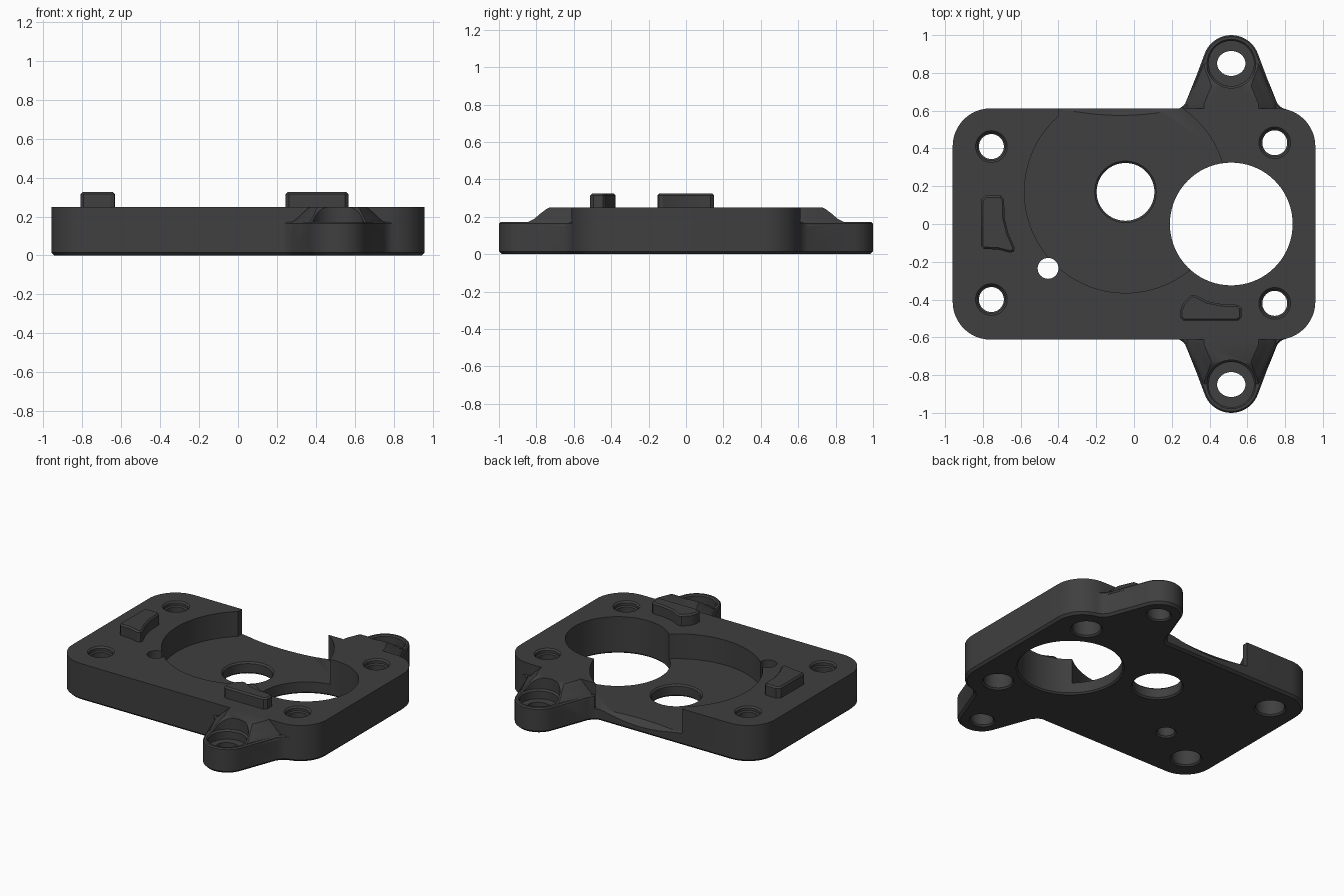
import bpy, bmesh, math
from mathutils import Vector

if "Cube" in bpy.data.objects:
    bpy.data.objects.remove(bpy.data.objects["Cube"])

mat = bpy.data.materials.new("dark grey")
mat.diffuse_color = (0.05, 0.05, 0.05, 1)
mat.use_nodes = True
mat.node_tree.nodes["Principled BSDF"].inputs["Base Color"].default_value = mat.diffuse_color


def loft(name, rings):
    """Closed solid through a list of equal-length rings, capped at both ends."""
    bm = bmesh.new()
    vs = [[bm.verts.new(p) for p in ring] for ring in rings]
    n = len(vs[0])
    for a, b in zip(vs, vs[1:]):
        for i in range(n):
            j = (i + 1) % n
            bm.faces.new((a[i], a[j], b[j], b[i]))
    bm.faces.new(vs[0][::-1])
    bm.faces.new(vs[-1])
    bmesh.ops.recalc_face_normals(bm, faces=bm.faces)
    me = bpy.data.meshes.new(name)
    bm.to_mesh(me)
    bm.free()
    me.materials.append(mat)
    ob = bpy.data.objects.new(name, me)
    bpy.context.collection.objects.link(ob)
    return ob


def arc(cx, cy, r, a0, a1, n):
    return [(cx + r * math.cos(math.radians(a0 + (a1 - a0) * i / n)),
             cy + r * math.sin(math.radians(a0 + (a1 - a0) * i / n))) for i in range(n + 1)]


def inset(pts, d):
    """Move a counter-clockwise outline inward by d."""
    out = []
    for i, p in enumerate(pts):
        p, a, b = Vector(p), Vector(pts[i - 1]), Vector(pts[(i + 1) % len(pts)])
        e, f = (p - a).normalized(), (b - p).normalized()
        n1, n2 = Vector((-e.y, e.x)), Vector((-f.y, f.x))
        out.append(p + (n1 + n2) * d / (1 + n1.dot(n2)))
    return out


def prism(name, pts, levels):
    """Extrude an outline through (inset, z) levels."""
    return loft(name, [[(x, y, z) for x, y in inset(pts, d)] for d, z in levels])


def lathe(name, x, y, profile, sy=1, n=48):
    """Turned cutter from (radius, z) steps."""
    return loft(name, [[(x + r * math.cos(2 * math.pi * i / n),
                         y + sy * r * math.sin(2 * math.pi * i / n), z) for i in range(n)]
                       for r, z in profile])


def combine(target, other, op):
    m = target.modifiers.new("bool", 'BOOLEAN')
    m.operation, m.object, m.solver = op, other, 'EXACT'
    bpy.context.view_layer.objects.active = target
    bpy.ops.object.modifier_apply(modifier=m.name)
    bpy.data.objects.remove(other)


def finish(ob):
    bpy.ops.object.select_all(action='DESELECT')
    ob.select_set(True)
    bpy.context.view_layer.objects.active = ob
    bpy.ops.object.shade_smooth_by_angle(angle=math.radians(30))


W, H, R, TX, TY = 0.96, 0.612, 0.2, 0.515, 0.85
corner = [arc(sx * (W - R), sy * (H - R), R, a, a + 90, 12)
          for sx, sy, a in ((1, 1, 0), (-1, 1, 90), (-1, -1, 180), (1, -1, 270))]

# Ear outline: flared root running into a round tip
root = [(0.275, H), (0.255, 0.625), (0.235, 0.65)]
ear = ([(TX + x, y) for x, y in root] + arc(TX, TY, 0.15, 20, 160, 20)
       + [(TX - x, y) for x, y in root[::-1]])
ear_low = [(x, -y) for x, y in ear[::-1]]

# Plate with two ears, chamfered along the bottom
full = corner[0][:-2] + ear + corner[1] + corner[2] + ear_low + corner[3][2:]
plate = prism("mount_plate", full, [(0.015, 0), (0, 0.015), (0, 0.163), (0.008, 0.171)])
combine(plate, prism("upper_plate", sum(corner, []), [(0, 0.05), (0, 0.25)]), 'UNION')

# Sloped ridges rising from the ears to the plate top
for s in (1, -1):
    rings = []
    for z, w0, w1, y1 in ((0.15, 0.245, 0.15, 0.87), (0.172, 0.235, 0.145, 0.845),
                          (0.19, 0.21, 0.135, 0.81), (0.22, 0.18, 0.12, 0.775),
                          (0.242, 0.155, 0.11, 0.745), (0.25, 0.145, 0.105, 0.73)):
        rings.append([(TX + x, s * y, z) for x, y in
                      ((-w0, 0.56), (w0, 0.56), (w0, 0.635), (w1, y1), (-w1, y1), (-w0, 0.635))])
    combine(plate, loft("ridge", rings), 'UNION')

# Round pocket open to the back edge
CX, CY = -0.045, 0.17
pocket = arc(CX, CY, 0.535, 131.6, 415.7, 72) + [(0.256, 0.7), (-0.4, 0.7)]
combine(plate, prism("pocket", pocket, [(0, 0.08), (0, 0.4)]), 'DIFFERENCE')

# Shallow scoop where the pocket floor meets the back edge
scoop = []
for i in range(17):
    t = i / 8 - 1
    k = 1 - t * t
    ya = 0.613 - 0.038 * k
    scoop.append([(-0.072 + 0.326 * t, y, z) for y, z in
                  ((ya, 0.08), (0.65, 0.08 - 0.076 * k), (0.65, 0.1), (ya, 0.1))])
combine(plate, loft("scoop", scoop), 'DIFFERENCE')

# Large bore, centre bore and locating hole
for x, y, r, top in ((TX, 0, 0.325, 0.25), (CX, CY, 0.153, 0.08), (-0.455, -0.235, 0.055, 0.25)):
    c = 0.01
    prof = [(r + 2 * c, -c), (r, c), (r, 0.4)]
    if top < 0.2:
        prof = [(r + 2 * c, -c), (r, c), (r, top - c), (r + 2 * c, top + c), (r + 2 * c, 0.4)]
    combine(plate, lathe("bore", x, y, prof, n=72), 'DIFFERENCE')

# Four corner screw holes, stepped from both sides
for x, y in ((-0.755, 0.41), (-0.755, -0.4), (0.745, 0.43), (0.745, -0.42)):
    combine(plate, lathe("screw_hole", x, y, [
        (0.11, -0.01), (0.09, 0.01), (0.09, 0.16), (0.066, 0.16), (0.066, 0.215),
        (0.074, 0.222), (0.074, 0.24), (0.094, 0.26)]), 'DIFFERENCE')

# Slotted, counterbored ear holes
for s in (1, -1):
    combine(plate, lathe("ear_bore", TX, s * TY, [(0.12, 0.11), (0.12, 0.162), (0.13, 0.173),
                                                  (0.13, 0.4)]), 'DIFFERENCE')
    combine(plate, lathe("ear_slot", TX, s * TY, [(0.095, -0.01), (0.075, 0.01), (0.075, 0.3)],
                         sy=0.88), 'DIFFERENCE')
finish(plate)

# Raised locating keys, clear of the plate edge
keys = {
    "side_key": [(-0.81, -0.115), (-0.795, -0.132), (-0.72, -0.135), (-0.655, -0.152),
                 (-0.635, -0.145), (-0.632, -0.125), (-0.665, -0.05), (-0.685, 0.03),
                 (-0.688, 0.13), (-0.705, 0.15), (-0.785, 0.15), (-0.808, 0.13)],
    "front_key": [(0.245, -0.495), (0.262, -0.512), (0.55, -0.512), (0.568, -0.495),
                  (0.568, -0.445), (0.55, -0.428), (0.47, -0.425), (0.39, -0.41),
                  (0.325, -0.377), (0.3, -0.378), (0.26, -0.42), (0.245, -0.455)],
}
for name, pts in keys.items():
    finish(prism(name, pts, [(0, 0.24), (0, 0.315), (0.01, 0.325)]))
